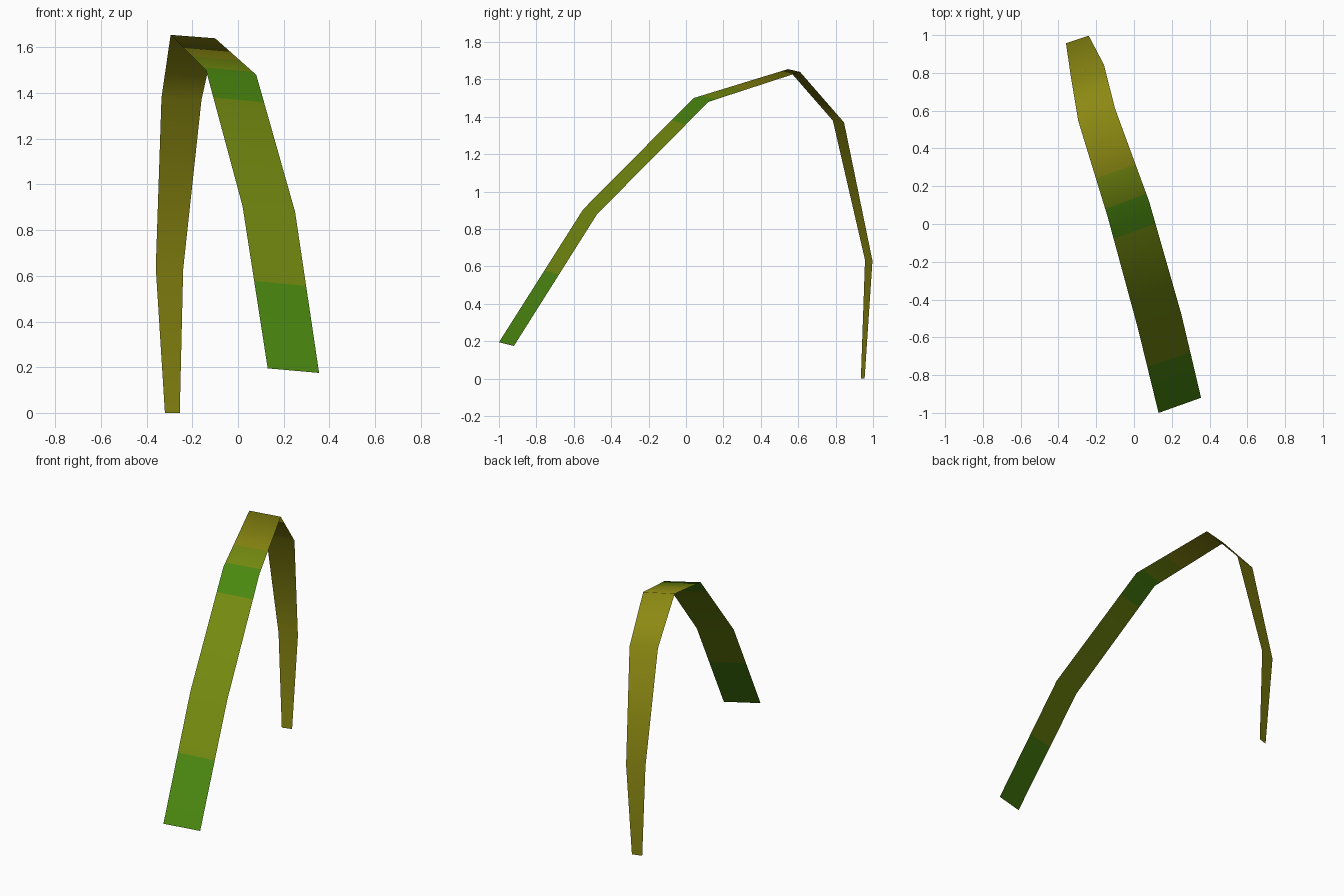
import bpy
from mathutils import Vector

cube = bpy.data.objects.get("Cube")
if cube:
    bpy.data.objects.remove(cube, do_unlink=True)


def make_material(name, rgb):
    mat = bpy.data.materials.new(name)
    mat.use_nodes = True
    mat.diffuse_color = (*rgb, 1)
    bsdf = mat.node_tree.nodes["Principled BSDF"]
    bsdf.inputs["Base Color"].default_value = (*rgb, 1)
    bsdf.inputs["Roughness"].default_value = 0.9
    return mat


GREEN, OLIVE, YELLOW = range(3)
materials = [
    make_material("leaf green", (0.07, 0.245, 0.005)),
    make_material("olive green", (0.17, 0.25, 0.005)),
    make_material("yellow olive", (0.26, 0.25, 0.006)),
]

# Left and right edge of the bent blade, from the front end to the back tip
rows = [(Vector(a), Vector(b)) for a, b in [
    ((0.13, -1.00, 0.195), (0.355, -0.92, 0.175)),
    ((0.02, -0.55, 0.905), (0.25, -0.475, 0.88)),
    ((-0.14, 0.04, 1.50), (0.08, 0.12, 1.48)),
    ((-0.295, 0.545, 1.655), (-0.10, 0.61, 1.64)),
    ((-0.335, 0.785, 1.38), (-0.16, 0.845, 1.37)),
    ((-0.36, 0.957, 0.635), (-0.24, 0.997, 0.63)),
    ((-0.32, 0.935, 0.0), (-0.255, 0.955, 0.0)),
]]

# Smooth normal of each row, averaged from its neighbouring segments
flat = [((b - a) + (d - c)).cross((c - a) + (d - b)).normalized()
        for (a, b), (c, d) in zip(rows, rows[1:])]
row_normals = [(flat[max(i - 1, 0)] + flat[min(i, len(flat) - 1)]).normalized()
               for i in range(len(rows))]

# Colour bands: where each one ends along the blade, counted in rows
bands = [(0.54, GREEN), (1.8, OLIVE), (2.08, GREEN), (2.4, OLIVE), (6, YELLOW)]
stops = sorted({float(i) for i in range(len(rows))} | {end for end, _ in bands})

verts, normals = [], []
for t in stops:
    i = min(int(t), len(rows) - 2)
    for side in range(2):
        verts.append(rows[i][side].lerp(rows[i + 1][side], t - i))
        normals.append(row_normals[i].lerp(row_normals[i + 1], t - i).normalized())
faces = [(k, k + 1, k + 3, k + 2) for k in range(0, len(verts) - 2, 2)]

# Bent grass blade
mesh = bpy.data.meshes.new("grass_blade")
mesh.from_pydata(verts, [], faces)
for mat in materials:
    mesh.materials.append(mat)
for poly, start, end in zip(mesh.polygons, stops, stops[1:]):
    middle = (start + end) / 2
    poly.material_index = next(colour for limit, colour in bands if middle < limit)
    poly.use_smooth = True
mesh.update()
mesh.normals_split_custom_set_from_vertices(normals)
blade = bpy.data.objects.new("grass_blade", mesh)
bpy.context.collection.objects.link(blade)
